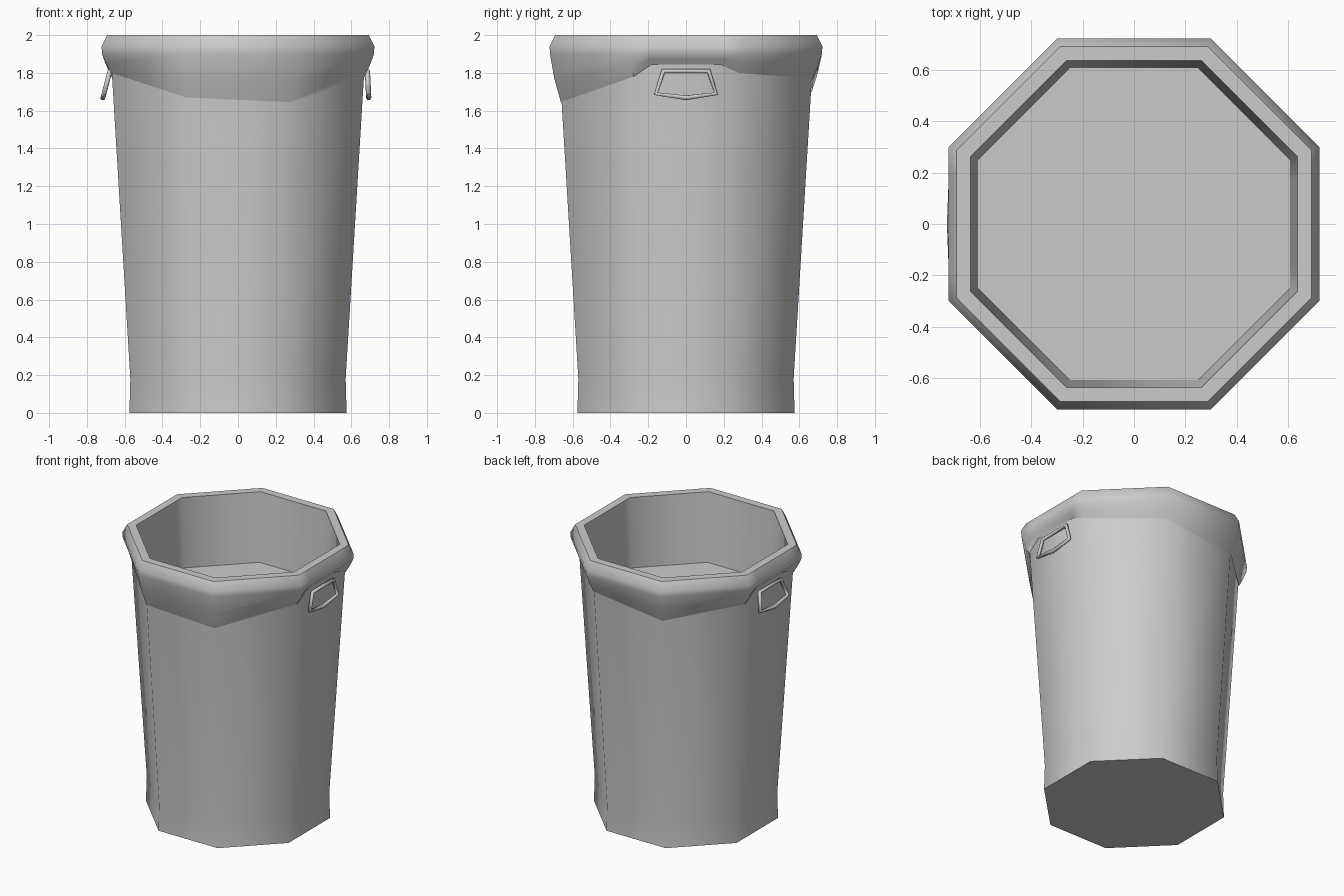
import bpy
import math

if "Cube" in bpy.data.objects:
    bpy.data.objects.remove(bpy.data.objects["Cube"])

T = math.tan(math.pi / 8)   # half side of an octagon with apothem 1
G = 0.27                    # half width of the lifted hem above each handle


def loft(name, rings, cap_start=False, cap_end=False):
    """Skin a list of closed rings, optionally closing either end."""
    n = len(rings[0])
    verts = [p for ring in rings for p in ring]
    faces = []
    for i in range(len(rings) - 1):
        for j in range(n):
            k = (j + 1) % n
            faces.append((i * n + j, i * n + k, (i + 1) * n + k, (i + 1) * n + j))
    if cap_start:
        faces.append(tuple(reversed(range(n))))
    if cap_end:
        faces.append(tuple(range((len(rings) - 1) * n, len(rings) * n)))
    mesh = bpy.data.meshes.new(name)
    mesh.from_pydata(verts, [], faces)
    obj = bpy.data.objects.new(name, mesh)
    bpy.context.collection.objects.link(obj)
    bpy.ops.object.select_all(action='DESELECT')
    obj.select_set(True)
    bpy.context.view_layer.objects.active = obj
    bpy.ops.object.shade_smooth_by_angle(angle=math.radians(50))
    return obj


def body_radius(z):
    return 0.57 + 0.11 * max(0, z - 0.18) / 1.82


# Tapered eight-sided can with a straight foot
octagon = [(1, -T), (1, T), (T, 1), (-T, 1), (-1, T), (-1, -T), (-T, -1), (T, -1)]
body = [(0.575, 0), (0.57, 0.18), (body_radius(1.96), 1.96)]
loft("can_body", [[(r * x, r * y, z) for x, y in octagon] for r, z in body],
     cap_start=True)

# Liner folded over the rim: (outline x, outline y, hem height)
liner = [(1, -T, 1.78), (1, -G, 1.845), (1, G, 1.845), (1, T, 1.80),
         (T, 1, 1.77), (-T, 1, 1.70),
         (-1, T, 1.78), (-1, G, 1.845), (-1, -G, 1.845), (-1, -T, 1.80),
         (-T, -1, 1.67), (T, -1, 1.645)]


def flat_ring(r, z):
    return [(r * x, r * y, z) for x, y, h in liner]


hem, fold = [], []
for x, y, h in liner:
    r = body_radius(h) + 0.004
    hem.append((r * x, r * y, h))
    z = 1.90 + (h - 1.90) * 0.5
    f = 0.698
    fold.append((f * x, f * y, z))
loft("bin_liner", [hem, fold, flat_ring(0.72, 1.90), flat_ring(0.722, 1.94),
                   flat_ring(0.692, 2.0), flat_ring(0.636, 2.0),
                   flat_ring(0.607, 1.5)], cap_end=True)


# Drop handles hanging on both sides
def handle(name, side, top_x, bottom_x):
    outline = [(-0.12, 1.81), (0.12, 1.81), (0.16, 1.69), (0, 1.668), (-0.16, 1.69)]
    curve = bpy.data.curves.new(name, 'CURVE')
    curve.dimensions = '3D'
    curve.bevel_depth = 0.014
    curve.bevel_resolution = 1
    spline = curve.splines.new('POLY')
    spline.points.add(len(outline) - 1)
    for p, (y, z) in zip(spline.points, outline):
        t = (1.81 - z) / 0.142
        p.co = (side * (top_x + (bottom_x - top_x) * t), y, z, 1)
    spline.use_cyclic_u = True
    obj = bpy.data.objects.new(name, curve)
    bpy.context.collection.objects.link(obj)
    bpy.ops.object.select_all(action='DESELECT')
    obj.select_set(True)
    bpy.context.view_layer.objects.active = obj
    bpy.ops.object.convert(target='MESH')


handle("right_handle", 1, 0.685, 0.692)
handle("left_handle", -1, 0.678, 0.715)
